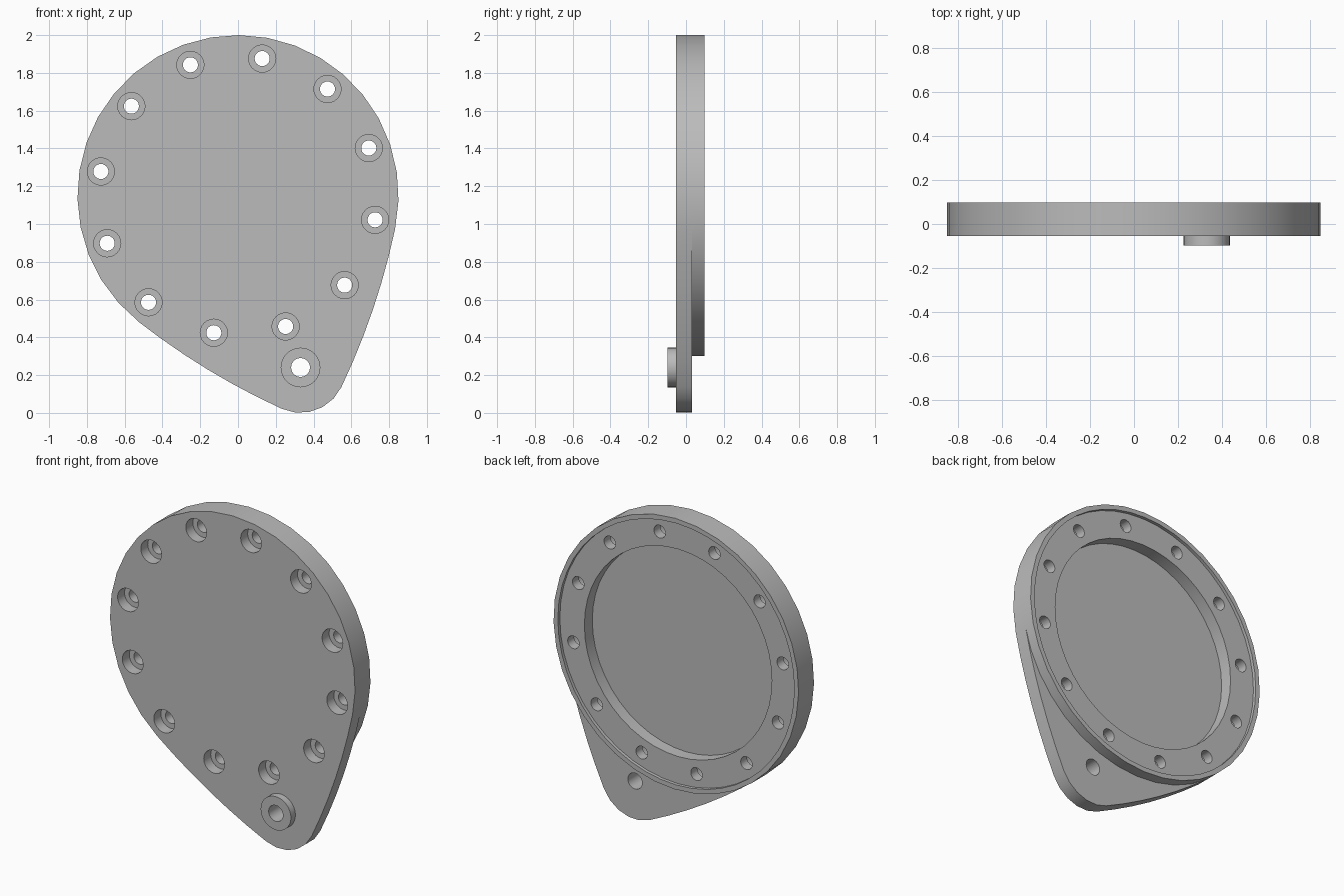
import bpy, bmesh
from math import sin, cos, radians, atan2, hypot

if "Cube" in bpy.data.objects:
    bpy.data.objects.remove(bpy.data.objects["Cube"])

# Main dimensions
DISC = (0.0, 1.15)
R_DISC, R_LUG, R_BOLTS = 0.85, 0.24, 0.737
LUG_DIR = radians(-70)
LUG_DIST = 0.968
SPREAD = radians(58)
FRONT, LUG_BACK, RIM_BACK, BOSS_FRONT = -0.054, 0.032, 0.0985, -0.0985

grey = bpy.data.materials.new("plain_grey")
grey.use_nodes = True
grey.diffuse_color = (0.5, 0.5, 0.5, 1)
bsdf = next(n for n in grey.node_tree.nodes if n.type == 'BSDF_PRINCIPLED')
bsdf.inputs["Base Color"].default_value = (0.5, 0.5, 0.5, 1)


def polar(centre, radius, angle):
    return (centre[0] + radius * cos(angle), centre[1] + radius * sin(angle))


def arc(centre, radius, start, end, steps):
    """Points along an arc, without the last one."""
    return [polar(centre, radius, start + (end - start) * i / steps) for i in range(steps)]


def stack(bm, rings):
    """Solid through matching (y, outline) sections."""
    loops = [[bm.verts.new((x, y, z)) for x, z in outline] for y, outline in rings]
    n = len(loops[0])
    for a, b in zip(loops, loops[1:]):
        for i in range(n):
            j = (i + 1) % n
            bm.faces.new((a[i], a[j], b[j], b[i]))
    bm.faces.new(loops[0])
    bm.faces.new(loops[-1])


def lathe(bm, centre, profile, steps):
    stack(bm, [(y, arc(centre, r, 0, radians(360), steps)) for y, r in profile])


def make(name, bm):
    bmesh.ops.recalc_face_normals(bm, faces=bm.faces)
    mesh = bpy.data.meshes.new(name)
    bm.to_mesh(mesh)
    bm.free()
    obj = bpy.data.objects.new(name, mesh)
    bpy.context.collection.objects.link(obj)
    mesh.materials.append(grey)
    return obj


# Teardrop outline: disc, lug tip and two shallow arcs tangent to both
LUG = polar(DISC, LUG_DIST, LUG_DIR)
gap = R_DISC - R_LUG
t = (LUG_DIST ** 2 - gap ** 2) / (2 * (gap - LUG_DIST * cos(SPREAD)))
tip = atan2(t * sin(SPREAD), LUG_DIST + t * cos(SPREAD))
left_c = polar(DISC, -t, LUG_DIR - SPREAD)
right_c = polar(DISC, -t, LUG_DIR + SPREAD)
big = arc(DISC, R_DISC, LUG_DIR + SPREAD, LUG_DIR - SPREAD + radians(360), 24)
outline = (big
           + arc(left_c, R_DISC + t, LUG_DIR - SPREAD, LUG_DIR - tip, 6)
           + arc(LUG, R_LUG, LUG_DIR - tip, LUG_DIR + tip, 5)
           + arc(right_c, R_DISC + t, LUG_DIR + tip, LUG_DIR + SPREAD, 6))
bm = bmesh.new()
stack(bm, [(FRONT, outline), (LUG_BACK, outline)])
plate = make("cover_plate", bm)

# Raised round flange on the back
circle = big + arc(DISC, R_DISC, LUG_DIR - SPREAD, LUG_DIR + SPREAD, 12)
bm = bmesh.new()
stack(bm, [(LUG_BACK, circle), (RIM_BACK, circle)])
flange = make("flange", bm)

# Boss on the front of the lug
bm = bmesh.new()
lathe(bm, LUG, [(BOSS_FRONT, 0.105), (FRONT + 0.02, 0.105)], 32)
boss = make("lug_boss", bm)

# Pocket with a shallow step inside the rim
bm = bmesh.new()
step = RIM_BACK - 0.02
lathe(bm, DISC, [(0.0, 0.65), (step, 0.65), (step, 0.82), (0.2, 0.82)], 48)
pocket = make("pocket_cutter", bm)

# Twelve counterbored bolt holes
bm = bmesh.new()
for i in range(12):
    spot = polar(DISC, R_BOLTS, LUG_DIR + radians(30 * i))
    lathe(bm, spot, [(-0.2, 0.072), (0.015, 0.072), (0.015, 0.04), (0.2, 0.04)], 24)
bolts = make("bolt_cutter", bm)

# Through hole in the lug
bm = bmesh.new()
lathe(bm, LUG, [(-0.3, 0.05), (0.3, 0.05)], 24)
lug_hole = make("lug_hole_cutter", bm)

# Combine everything into one solid
for tool, mode in ((flange, 'UNION'), (boss, 'UNION'), (pocket, 'DIFFERENCE'),
                   (bolts, 'DIFFERENCE'), (lug_hole, 'DIFFERENCE')):
    tool.hide_render = True
    mod = plate.modifiers.new(tool.name, 'BOOLEAN')
    mod.object, mod.operation, mod.solver = tool, mode, 'EXACT'
bpy.context.view_layer.update()
solid = bpy.data.meshes.new_from_object(
    plate.evaluated_get(bpy.context.evaluated_depsgraph_get()))
plate.modifiers.clear()
plate.data = solid
for tool in (flange, boss, pocket, bolts, lug_hole):
    bpy.data.objects.remove(tool)
solid.materials.clear()
solid.materials.append(grey)

bpy.ops.object.select_all(action='DESELECT')
plate.select_set(True)
bpy.context.view_layer.objects.active = plate
bpy.ops.object.shade_smooth_by_angle(angle=radians(30))
